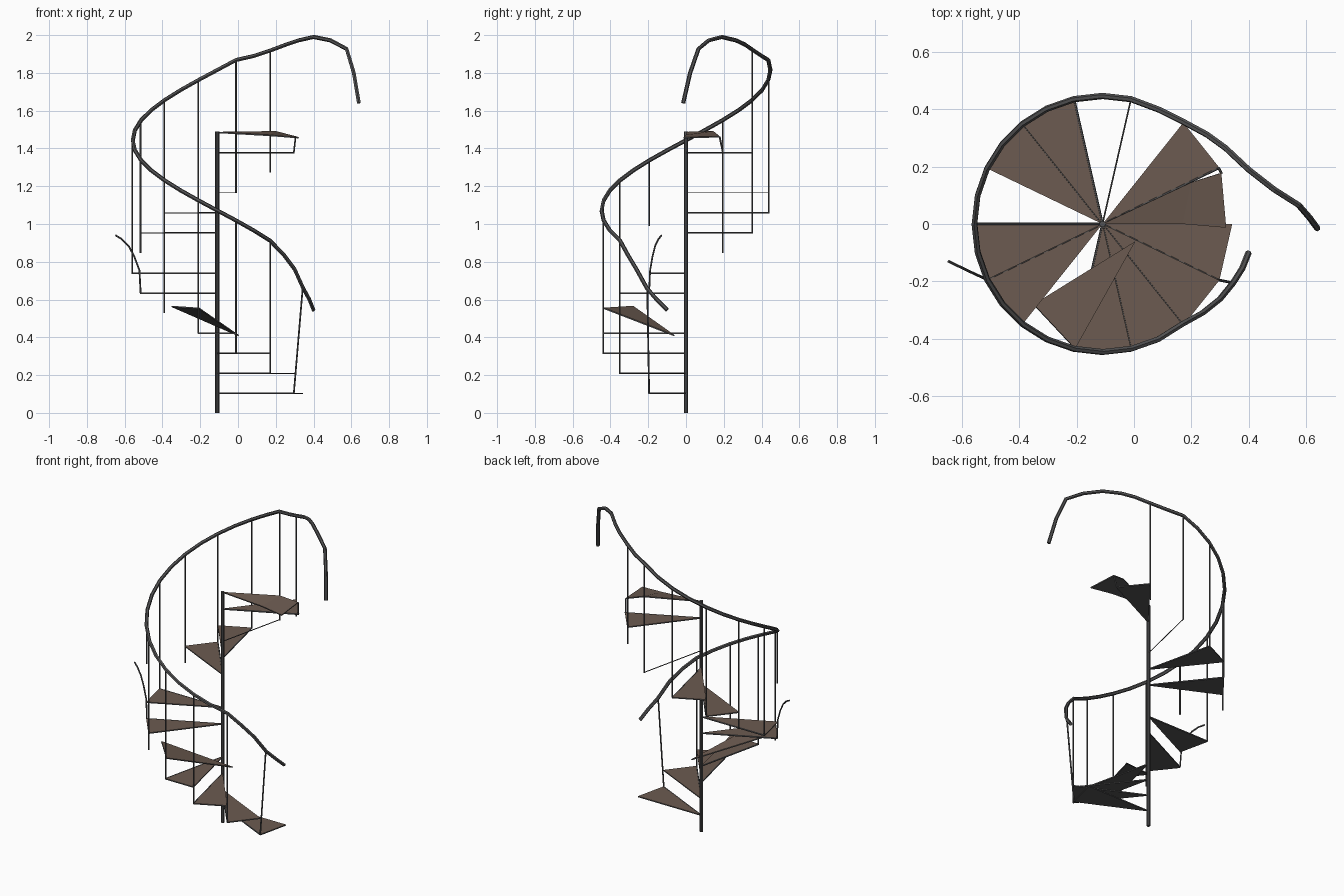
import bpy, bmesh, math
from mathutils import Vector

if "Cube" in bpy.data.objects:
    bpy.data.objects.remove(bpy.data.objects["Cube"])

CX, R, RISE = -0.11, 0.45, 0.1062
STEP = 2 * math.pi / 14


def material(name, rgb):
    m = bpy.data.materials.new(name)
    m.diffuse_color = (*rgb, 1)
    m.use_nodes = True
    m.node_tree.nodes["Principled BSDF"].inputs["Base Color"].default_value = m.diffuse_color
    return m


METAL = material("dark grey metal", (0.085, 0.085, 0.087))
BROWN = material("brown tread surface", (0.15, 0.105, 0.082))


def rim(k, z, r=R):
    """Point on the outer circle at step number k (clockwise)."""
    return Vector((CX + r * math.cos(-STEP * k), r * math.sin(-STEP * k), z))


def tube(name, points, radius, res=1):
    cu = bpy.data.curves.new(name, 'CURVE')
    cu.dimensions = '3D'
    cu.bevel_depth = radius
    cu.bevel_resolution = res
    cu.use_fill_caps = True
    sp = cu.splines.new('POLY')
    sp.points.add(len(points) - 1)
    for p, co in zip(sp.points, points):
        p.co = (*co, 1)
    sp.use_smooth = False
    cu.materials.append(METAL)
    ob = bpy.data.objects.new(name, cu)
    bpy.context.collection.objects.link(ob)
    return ob


def plate(name, verts, faces):
    """Thin metal plate with a brown top inside a narrow metal border."""
    bm = bmesh.new()
    vs = [bm.verts.new(v) for v in verts]
    fs = [bm.faces.new([vs[i] for i in f]) for f in faces]
    bm.normal_update()
    ring = bmesh.ops.inset_region(bm, faces=fs, thickness=0.004, use_even_offset=True)
    for f in ring["faces"]:
        f.material_index = 1
    me = bpy.data.meshes.new(name)
    bm.to_mesh(me)
    bm.free()
    me.materials.append(BROWN)
    me.materials.append(METAL)
    ob = bpy.data.objects.new(name, me)
    bpy.context.collection.objects.link(ob)
    mod = ob.modifiers.new("thickness", 'SOLIDIFY')
    mod.thickness = 0.007
    mod.offset = -1
    mod.material_offset = 1
    mod.material_offset_rim = 1


# Central pole
tube("central_pole", [(CX, 0, 0), (CX, 0, 1.49)], 0.011, 2)

# Intact treads (4, 7, 10 and 11 have broken away, 13 is bent)
for k in range(13):
    if k in (4, 7, 10, 11):
        continue
    z = RISE * (k + 1)
    plate(f"tread_{k}", [(CX, 0, z), rim(k + 1, z, 0.453), rim(k, z, 0.453)], [(0, 1, 2)])
    tube(f"tread_support_{k}", [(CX, 0, z - 0.003), rim(k + 1, z - 0.003)], 0.0045)

# Fallen tread and bent top tread
plate("fallen_tread", [(0.005, -0.06, 0.412), (-0.35, -0.28, 0.567), (-0.205, -0.435, 0.557)],
      [(0, 1, 2)])
plate("bent_top_tread",
      [(CX, 0, 1.488), (0.17, 0, 1.472), (0.2, 0.145, 1.492),
       (0.322, -0.013, 1.46), (0.305, 0.178, 1.465)],
      [(0, 1, 2), (1, 3, 4, 2)])

# Bare support left where a tread is missing
tube("bare_support", [(CX, 0, RISE * 11), rim(11, RISE * 11)], 0.0028)


# Handrail: helix with a loose lower start and a drooping upper end
def rail_z(k):
    return 0.70 + 0.1062 * k


rail = [(0.40, -0.10, 0.545), (0.378, -0.155, 0.60), (0.345, -0.207, 0.66),
        (0.30, -0.262, 0.76), (0.24, -0.31, 0.84)]
rail += [rim(h / 2, rail_z(h / 2), 0.447) for h in range(4, 23)]
rail += [(0.085, 0.4, 1.89), (0.17, 0.358, 1.918), (0.255, 0.312, 1.95), (0.32, 0.265, 1.972),
         (0.40, 0.19, 1.99), (0.49, 0.12, 1.972), (0.575, 0.066, 1.927),
         (0.613, 0.022, 1.80), (0.64, -0.015, 1.64)]
tube("handrail", rail, 0.011)

# Straight balusters hanging from the handrail to the tread ends
for k in (2, 3, 4, 5, 7, 8, 9, 10, 11, 12):
    top = 1.918 if k == 12 else rail_z(k)
    tube(f"baluster_{k}", [rim(k, RISE * k - 0.003), rim(k, top)], 0.0048)

# Damaged balusters
tube("leaning_baluster", [rim(1, 0.102), (0.342, -0.205, 0.655)], 0.0048)
tube("snapped_baluster_upper", [rim(6, 0.99), rim(6, rail_z(6))], 0.0048)
tube("snapped_baluster_lower",
     [rim(6, 0.635), (-0.522, -0.19, 0.755), (-0.55, -0.177, 0.83),
      (-0.58, -0.163, 0.885), (-0.615, -0.146, 0.92), (-0.648, -0.13, 0.94)], 0.0048)
tube("top_baluster_stub", [rim(13, 1.378), (0.305, 0.178, 1.462)], 0.0048)
